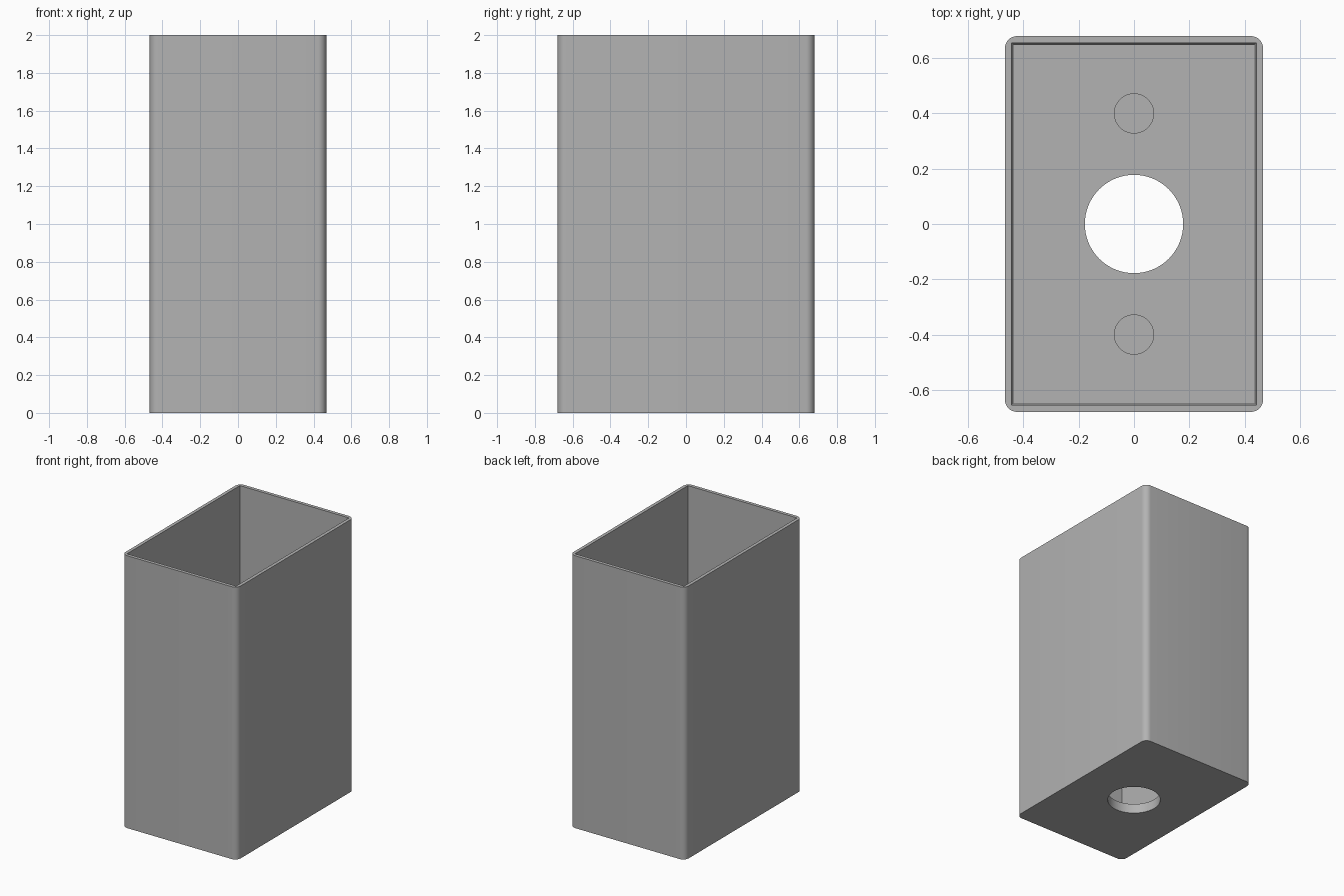
import bpy
import bmesh
from mathutils import Matrix

WIDTH, DEPTH, HEIGHT = 0.935, 1.36, 2.0
FLOOR = 0.07

cube = bpy.data.objects.get("Cube")
if cube:
    bpy.data.objects.remove(cube, do_unlink=True)

# Single grey material
grey = bpy.data.materials.new("plain grey")
grey.use_nodes = True
grey.diffuse_color = (0.45, 0.45, 0.45, 1)
grey.node_tree.nodes["Principled BSDF"].inputs["Base Color"].default_value = grey.diffuse_color


def finish(name, bm):
    mesh = bpy.data.meshes.new(name)
    bm.to_mesh(mesh)
    bm.free()
    mesh.materials.append(grey)
    obj = bpy.data.objects.new(name, mesh)
    bpy.context.collection.objects.link(obj)
    return obj


def block(name, width, depth, bottom, top, radius=0, flare=0):
    """Upright block with optional rounded corners and a top widened by flare."""
    bm = bmesh.new()
    bmesh.ops.create_cube(bm, size=1)
    for v in bm.verts:
        upper = v.co.z > 0
        grow = flare if upper else 0
        v.co.x *= width + 2 * grow
        v.co.y *= depth + 2 * grow
        v.co.z = top if upper else bottom
    if radius:
        uprights = [e for e in bm.edges if abs(e.verts[0].co.z - e.verts[1].co.z) > 0.01]
        bmesh.ops.bevel(bm, geom=uprights, offset=radius, segments=8,
                        profile=0.5, affect='EDGES')
    return finish(name, bm)


def drill(name, radius, y, bottom, top):
    bm = bmesh.new()
    place = Matrix.Translation((0, y, (bottom + top) / 2))
    bmesh.ops.create_cone(bm, cap_ends=True, segments=64, radius1=radius,
                          radius2=radius, depth=top - bottom, matrix=place)
    return finish(name, bm)


# Rounded outer body
body = block("open_box", WIDTH, DEPTH, 0, HEIGHT, radius=0.045)

# Slightly tapered cavity, centre drain hole and two shallow floor recesses
cutters = [
    block("cavity_cutter", 0.872, 1.296, FLOOR, HEIGHT + 0.01, flare=0.007),
    drill("centre_hole_cutter", 0.178, 0, -0.1, FLOOR + 0.1),
    drill("front_recess_cutter", 0.071, -0.4, FLOOR / 2, FLOOR + 0.1),
    drill("back_recess_cutter", 0.071, 0.4, FLOOR / 2, FLOOR + 0.1),
]
bpy.ops.object.select_all(action='DESELECT')
bpy.context.view_layer.objects.active = body
body.select_set(True)
for cutter in cutters:
    mod = body.modifiers.new(cutter.name, 'BOOLEAN')
    mod.operation = 'DIFFERENCE'
    mod.solver = 'EXACT'
    mod.object = cutter
    bpy.ops.object.modifier_apply(modifier=mod.name)
    bpy.data.objects.remove(cutter, do_unlink=True)

bpy.ops.object.shade_smooth_by_angle(angle=0.6)
